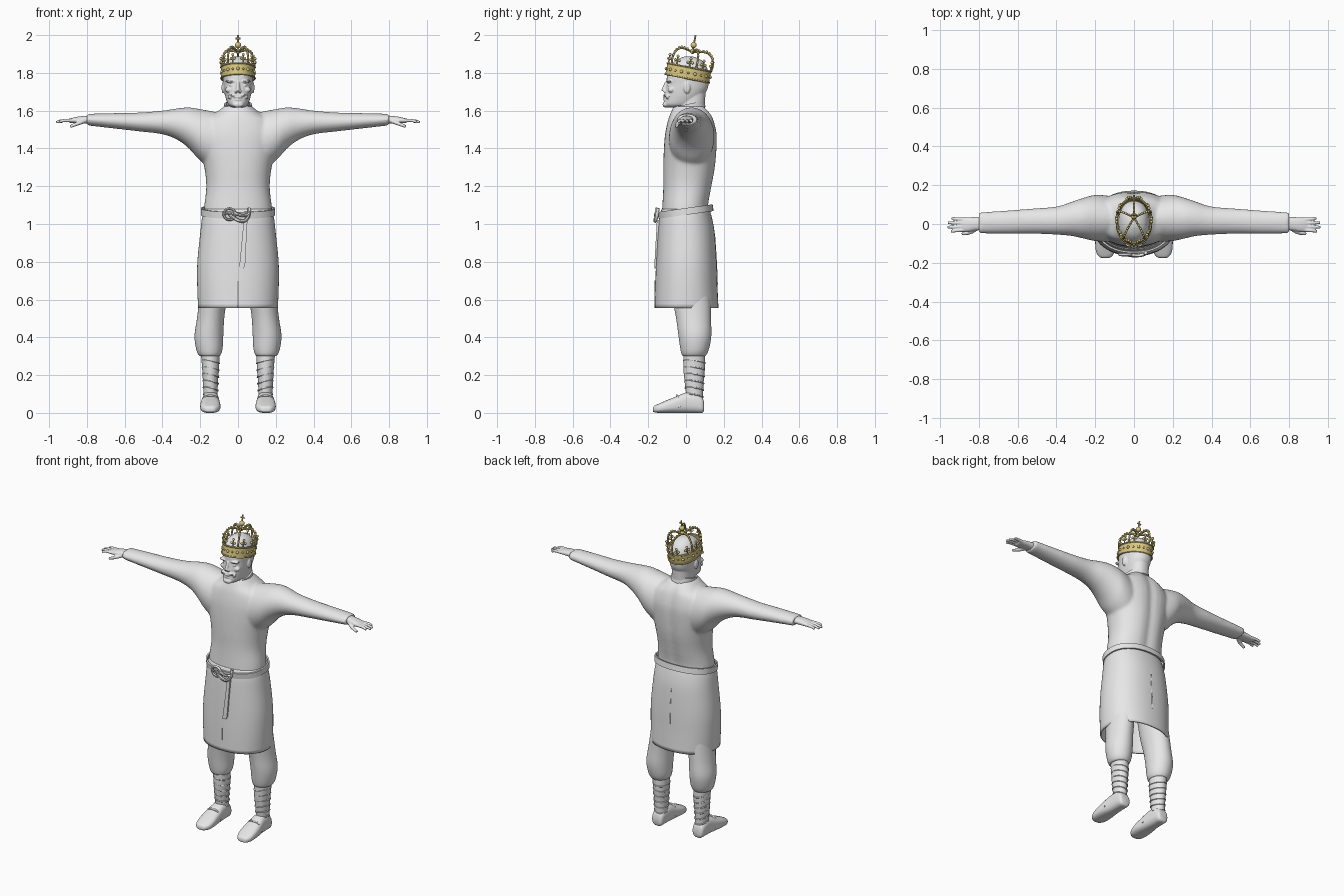
import bpy, bmesh
from math import sin, cos, pi, radians, copysign
from mathutils import Vector, Matrix

cube = bpy.data.objects.get("Cube")
if cube:
    bpy.data.objects.remove(cube, do_unlink=True)


def material(name, rgb):
    mat = bpy.data.materials.new(name)
    mat.use_nodes = True
    mat.diffuse_color = (*rgb, 1)
    mat.node_tree.nodes["Principled BSDF"].inputs["Base Color"].default_value = (*rgb, 1)
    return mat


GREY = material("plain_grey", (0.8, 0.8, 0.8))
GOLD = material("gold", (0.7, 0.58, 0.22))
BOTH, ONE = (1, -1), (1,)


def finish(name, bm, mat=GREY, angle=45):
    bmesh.ops.recalc_face_normals(bm, faces=bm.faces)
    mesh = bpy.data.meshes.new(name)
    bm.to_mesh(mesh)
    bm.free()
    mesh.materials.append(mat)
    obj = bpy.data.objects.new(name, mesh)
    bpy.context.collection.objects.link(obj)
    bpy.ops.object.select_all(action="DESELECT")
    obj.select_set(True)
    bpy.context.view_layer.objects.active = obj
    bpy.ops.object.shade_smooth_by_angle(angle=radians(angle))
    return obj


def spline(rows, steps):
    """Smooth curve through rows of numbers."""
    out, last = [], len(rows) - 1
    for i in range(last):
        p = [rows[min(max(i + j, 0), last)] for j in (-1, 0, 1, 2)]
        for s in range(steps):
            t = s / steps
            out.append([b + t * ((c - a) + t * ((2 * a - 5 * b + 4 * c - d) + t * (3 * b - a - 3 * c + d))) / 2
                        for a, b, c, d in zip(*p)])
    return out + [list(rows[-1])]


def oval(n, power):
    for i in range(n):
        c, s = cos(2 * pi * i / n), sin(2 * pi * i / n)
        yield copysign(abs(c) ** power, c), copysign(abs(s) ** power, s)


def skin_rings(bm, rings, closed=False):
    n = len(rings[0])
    pairs = list(zip(rings, rings[1:])) + ([(rings[-1], rings[0])] if closed else [])
    for r, q in pairs:
        for i in range(n):
            j = (i + 1) % n
            bm.faces.new((r[i], r[j], q[j], q[i]))


def loft(name, rows, axis="z", sides=ONE, n=40, steps=4, power=0.9, caps=True, groove=0):
    """Rows: place on the axis, then low and high on the two other axes."""
    bm = bmesh.new()
    for side in sides:
        rings = []
        for t, a0, a1, b0, b1 in spline(rows, steps):
            ring = []
            for c, s in oval(n, power):
                a = (a0 + a1) / 2 + c * (a1 - a0) / 2
                b = (b0 + b1) / 2 + s * (b1 - b0) / 2
                if s > 0:
                    b -= groove * max(0, 1 - abs(a) / 0.05)
                x, y, z = {"x": (t, a, b), "y": (a, t, b), "z": (a, b, t)}[axis]
                ring.append(bm.verts.new((side * x, y, z)))
            rings.append(ring)
        skin_rings(bm, rings)
        if caps:
            bm.faces.new(rings[0])
            bm.faces.new(rings[-1])
    return finish(name, bm)


def tube(name, points, radius, mat=GREY, sides=ONE, tip=1, closed=False, n=8, steps=4):
    bm = bmesh.new()
    path = [Vector(p) for p in (points if closed else spline(points, steps))]
    for side in sides:
        rings, up = [], None
        for i, p in enumerate(path):
            ahead = path[(i + 1) % len(path)] if closed else path[min(i + 1, len(path) - 1)]
            tangent = (ahead - path[i - 1 if i or closed else 0]).normalized()
            up = (up or tangent.orthogonal())
            up = (up - tangent * up.dot(tangent)).normalized()
            out = tangent.cross(up)
            r = radius * (1 + (tip - 1) * i / len(path))
            ring = [p + r * (c * up + s * out) for c, s in oval(n, 1)]
            rings.append([bm.verts.new((side * v.x, v.y, v.z)) for v in ring])
        skin_rings(bm, rings, closed)
        if not closed:
            bm.faces.new(rings[0])
            bm.faces.new(rings[-1])
    return finish(name, bm, mat)


def blobs(name, items, mat=GREY, sides=ONE, detail=2):
    """Items: centre and radii of each ellipsoid."""
    bm = bmesh.new()
    for side in sides:
        for (x, y, z), size in items:
            place = Matrix.Translation((side * x, y, z)) @ Matrix.Diagonal((*size, 1))
            bmesh.ops.create_icosphere(bm, subdivisions=detail, radius=1, matrix=place)
    return finish(name, bm, mat)


def band(name, frame, rx, ry, low, high, thick, mat=GREY, power=1.0):
    bm = bmesh.new()
    profile = ((0, low), (thick, low), (thick, high), (0, high))
    rings = [[bm.verts.new(frame @ Vector((c * (rx + d), s * (ry + d), z))) for c, s in oval(64, power)]
             for d, z in profile]
    skin_rings(bm, rings, True)
    return finish(name, bm, mat)


def fuse(name, parts, voxel, rounds):
    bpy.ops.object.select_all(action="DESELECT")
    for p in parts:
        p.select_set(True)
    bpy.context.view_layer.objects.active = parts[0]
    bpy.ops.object.join()
    obj = parts[0]
    obj.name = name
    remesh = obj.modifiers.new("Remesh", "REMESH")
    remesh.mode, remesh.voxel_size, remesh.use_smooth_shade = "VOXEL", voxel, True
    soft = obj.modifiers.new("Smooth", "SMOOTH")
    soft.factor, soft.iterations = 0.5, rounds
    return obj


# Tunic top with sleeves
chest = loft("chest", [
    (1.03, -.183, .183, -.13, .125), (1.1, -.178, .178, -.125, .122), (1.2, -.168, .168, -.12, .14),
    (1.3, -.178, .178, -.12, .158), (1.4, -.2, .2, -.117, .166), (1.48, -.21, .21, -.11, .166),
    (1.55, -.18, .18, -.095, .15), (1.59, -.115, .115, -.08, .13), (1.625, -.072, .072, -.065, .1)], groove=.012)
sleeves = loft("sleeves", [
    (.08, -.08, .13, 1.32, 1.58), (.13, -.09, .145, 1.29, 1.595), (.2, -.088, .15, 1.335, 1.608),
    (.26, -.075, .135, 1.4, 1.617), (.32, -.062, .115, 1.445, 1.612), (.4, -.055, .09, 1.475, 1.6),
    (.52, -.05, .08, 1.49, 1.59), (.65, -.05, .07, 1.505, 1.587), (.8, -.048, .06, 1.522, 1.583)], "x", BOTH, power=1)
fuse("tunic_top", [chest, sleeves], .008, 8)
collar_frame = Matrix.Translation((0, .018, 1.618)) @ Matrix.Rotation(radians(12), 4, "X")
band("collar", collar_frame, .064, .074, -.016, .018, .01)

# Tunic skirt, open below
skirt = loft("tunic_skirt", [
    (1.08, -.181, .181, -.129, .124), (1.03, -.191, .191, -.143, .138), (.95, -.2, .2, -.15, .152),
    (.8, -.215, .215, -.158, .162), (.68, -.216, .216, -.163, .166), (.555, -.211, .211, -.166, .172)], caps=False, n=64)
shell = skirt.modifiers.new("Thickness", "SOLIDIFY")
shell.thickness, shell.offset = .008, -1
tube("front_slit", [(0, -.165, .555), (0, -.163, .7)], .0025)
tube("back_seam", [(0, .166, .68), (0, .161, .8), (0, .151, .95)], .0025)

# Belt, buckle and hanging strap
belt_frame = Matrix.Translation((0, -.002, 1.066)) @ Matrix.Rotation(radians(8), 4, "X")
band("belt", belt_frame, .187, .138, -.018, .018, .009, power=.9)
tube("buckle", [(-.045 + .03 * c, -.157, 1.052 + .03 * s) for c, s in oval(24, 1)], .007, closed=True)
tube("buckle_pin", [(-.075, -.162, 1.056), (-.015, -.164, 1.048)], .004)
tube("belt_knot", [(-.045, -.155, 1.05), (-.01, -.163, 1.025), (.03, -.162, 1.015),
                   (.055, -.155, 1.04), (.06, -.148, 1.085)], .009)
tube("belt_loop", [(-.02, -.158, 1.06), (.02, -.163, 1.045), (.055, -.155, 1.05)], .008)
bm = bmesh.new()
rungs = [[bm.verts.new((x, y, z)) for x in (low, high) for y in (front, front + .014)]
         for low, high, front, z in ((.004, .03, -.167, .765), (.008, .038, -.167, .785),
                                     (.024, .046, -.158, .95), (.03, .05, -.154, 1.02))]
for r in rungs:
    r[2], r[3] = r[3], r[2]
skin_rings(bm, rungs)
bm.faces.new(rungs[0])
bm.faces.new(rungs[-1])
finish("strap_end", bm, angle=20)

# Legs: baggy breeches, wrapped shins, shoes
loft("breeches", [
    (.75, .04, .19, -.08, .12), (.6, .06, .205, -.07, .13), (.5, .073, .217, -.052, .132),
    (.41, .078, .23, -.04, .134), (.34, .082, .222, -.03, .122), (.305, .093, .207, -.02, .106),
    (.3, .11, .19, 0, .09)], sides=BOTH, power=1)
loft("shins", [
    (.33, .098, .198, -.014, .1), (.24, .1, .19, -.014, .1), (.17, .106, .186, -.008, .094),
    (.1, .108, .182, 0, .09), (.06, .108, .182, 0, .09)], sides=BOTH, power=1)
for i in range(6):
    z, swell = .09 + .036 * i, .0016 * i
    wrap = [(.145 + (.037 + swell) * c, .044 + (.045 + 1.4 * swell) * s, z + .008 * c - .006 * s) for c, s in oval(24, 1)]
    tube("leg_wrap", wrap, .0045, sides=BOTH, closed=True, n=6)
loft("shoes", [
    (.096, .12, .17, .012, .05), (.085, .108, .182, 0, .085), (.045, .103, .187, 0, .108), (0, .1, .19, 0, .108),
    (-.05, .096, .197, 0, .088), (-.1, .093, .2, 0, .068), (-.145, .1, .195, 0, .048),
    (-.17, .118, .178, .004, .035), (-.176, .135, .16, .01, .022)], "y", BOTH, power=.75)
tube("shoe_straps", [(.1, -.035, .03), (.112, -.045, .08), (.146, -.048, .092), (.18, -.045, .08), (.192, -.035, .03)],
     .006, sides=BOTH)

# Hands, palms down
palms = loft("palms", [
    (.77, -.03, .04, 1.53, 1.575), (.82, -.034, .036, 1.532, 1.572), (.86, -.04, .034, 1.533, 1.566),
    (.89, -.038, .03, 1.535, 1.558)], "x", BOTH, n=24)
digits = [tube("finger", [(.875, y, 1.548), (.92, y * 1.15, 1.548), (end, y * 1.3, 1.54)], .0105, sides=BOTH, tip=.65)
          for y, end in ((.023, .94), (.005, .96), (-.013, .963), (-.03, .945))]
digits.append(tube("thumb", [(.81, -.02, 1.547), (.845, -.043, 1.533), (.888, -.05, 1.516)], .013, sides=BOTH, tip=.6))
fuse("hands", [palms] + digits, .004, 2)

# Head
skull = loft("skull", [
    (1.617, -.03, .03, -.1, .02), (1.632, -.052, .052, -.117, .05), (1.67, -.066, .066, -.112, .085),
    (1.71, -.074, .074, -.108, .112), (1.745, -.078, .078, -.102, .12), (1.775, -.08, .08, -.102, .12),
    (1.82, -.078, .078, -.092, .114), (1.86, -.06, .06, -.062, .09), (1.883, -.03, .03, -.02, .05),
    (1.887, -.008, .008, .005, .025)], power=.92)
neck = loft("neck", [(1.57, -.068, .068, -.055, .1), (1.63, -.06, .06, -.045, .1), (1.72, -.06, .06, -.04, .105)])
nose = loft("nose", [(1.697, -.015, .015, -.112, -.08), (1.705, -.017, .017, -.127, -.08),
                     (1.714, -.012, .012, -.129, -.08), (1.755, -.008, .008, -.11, -.08)], n=16)
middle = blobs("lips_and_chin", [((0, -.112, 1.672), (.022, .009, .006)), ((0, -.11, 1.658), (.02, .01, .007)),
                                 ((0, -.108, 1.632), (.03, .016, .016))], detail=3)
paired = blobs("face_pairs", [
    ((.036, -.088, 1.756), (.032, .017, .008)), ((.034, -.086, 1.735), (.014, .012, .008)),
    ((.046, -.078, 1.71), (.022, .018, .016)), ((.02, -.109, 1.683), (.023, .011, .007)),
    ((.042, -.098, 1.674), (.012, .01, .012)), ((.011, -.112, 1.703), (.008, .009, .008)),
    ((.079, .005, 1.722), (.008, .018, .031))], sides=BOTH, detail=3)
fuse("head", [skull, neck, nose, middle, paired], .004, 2)

# Crown, tilted backwards
CROWN = Matrix.Translation((0, .012, 1.8)) @ Matrix.Rotation(radians(-11), 4, "X")


def on_crown(angle, reach, z):
    return CROWN @ Vector((.089 * reach * cos(angle), .118 * reach * sin(angle), z))


def beads(name, spots):
    return blobs(name, [(tuple(p), (r, r, r)) for p, r in spots], GOLD)


band("crown_band", CROWN, .084, .113, -.032, .032, .005, GOLD)
for z in (-.03, .03):
    tube("crown_rim", [on_crown(2 * pi * i / 64, 1.01, z) for i in range(64)], .0045, GOLD, closed=True, n=6)
beads("band_studs", [(on_crown(2 * pi * i / 20, 1, 0), .009 if i % 2 else .006) for i in range(20)])
for i in range(10):
    a = 2 * pi * (i + .5) / 10 + pi / 2
    tube("fleuron_stem", [on_crown(a, 1.0, .03), on_crown(a, 1.01, .075)], .004, GOLD, n=6)
    beads("fleuron", [(on_crown(a - .1, 1.01, .056), .008), (on_crown(a + .1, 1.01, .056), .008),
                      (on_crown(a, 1.01, .077), .008)])
for i in range(5):
    a = pi / 2 + 2 * pi * i / 5
    outline = [(1, .03), (1.02, .065), (.92, .1), (.7, .121), (.4, .122), (0, .112)]
    arch = [on_crown(a, reach, z) for reach, z in spline(outline, 4)]
    tube("crown_arch", [tuple(p) for p in arch], .0055, GOLD, n=6, steps=1)
    beads("arch_pearls", [(p + CROWN.to_3x3() @ Vector((0, 0, .006)), .0065) for p in arch[3:-2:2]])
beads("crown_orb", [(on_crown(0, 0, .15), .0165), (on_crown(0, 0, .116), .014)])
tube("orb_stem", [on_crown(0, 0, .112), on_crown(0, 0, .15)], .006, GOLD)
tube("cross_upright", [on_crown(0, 0, .155), on_crown(0, 0, .203)], .0045, GOLD)
tube("cross_bar", [on_crown(0, -.14, .185), on_crown(0, .14, .185)], .0045, GOLD)
